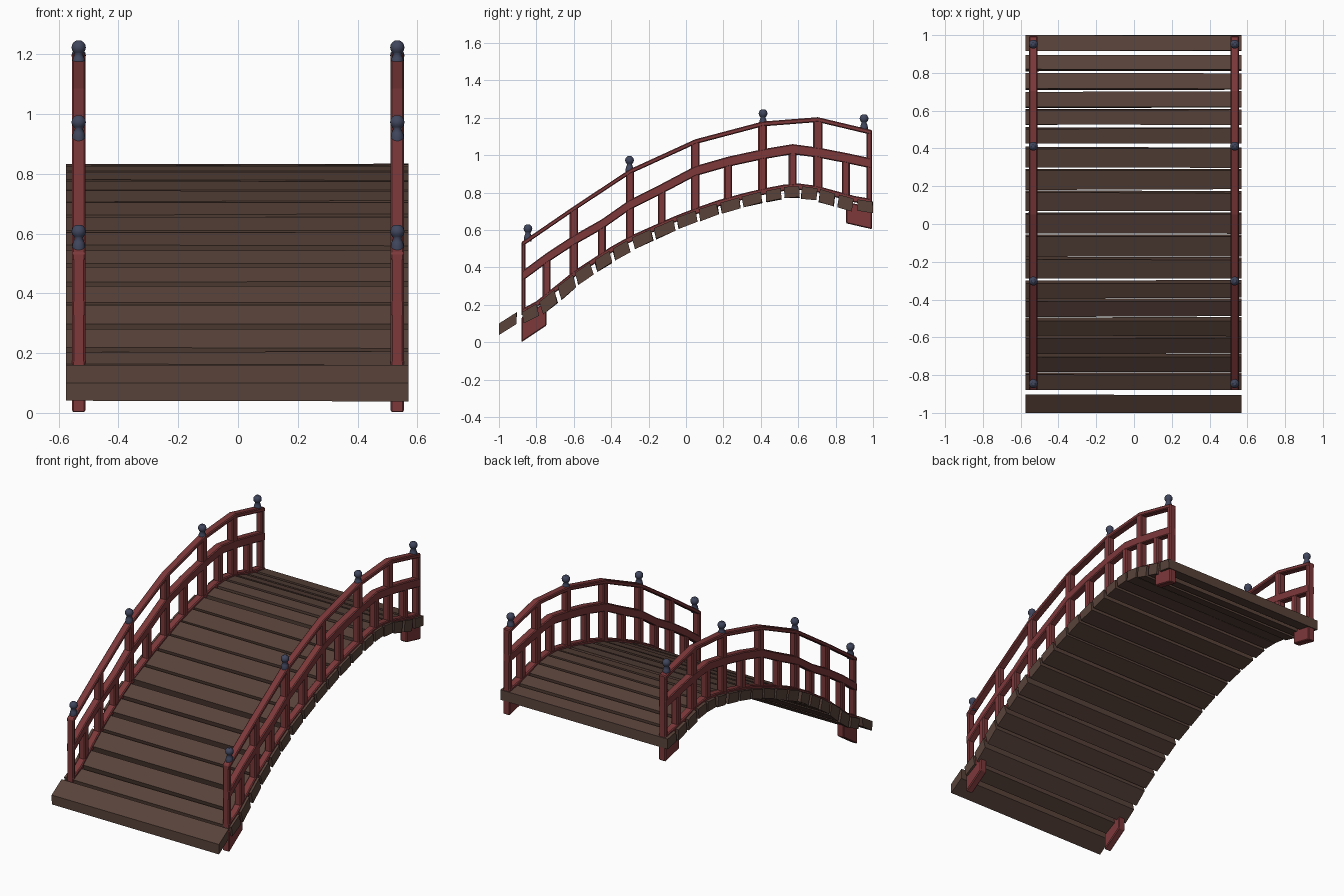
import bpy, bmesh, math, random

if "Cube" in bpy.data.objects:
    bpy.data.objects.remove(bpy.data.objects["Cube"])

random.seed(4)


def material(name, col):
    m = bpy.data.materials.new(name)
    m.diffuse_color = (*col, 1)
    m.use_nodes = True
    m.node_tree.nodes["Principled BSDF"].inputs["Base Color"].default_value = m.diffuse_color
    return m


BROWN = material("dark brown wood", (0.098, 0.055, 0.042))
RED = material("red paint", (0.205, 0.040, 0.042))
BLUE = material("slate blue metal", (0.052, 0.062, 0.110))

# Side-view curves as (y, z)
DECK = [(-1, .102), (-.905, .162), (-.88, .162), (-.8, .205), (-.71, .277), (-.6, .366),
        (-.5, .432), (-.4, .497), (-.3, .553), (-.18, .607), (-.06, .66), (.05, .703),
        (.17, .745), (.29, .778), (.4, .805), (.52, .828), (.6, .835), (.7, .822),
        (.8, .795), (.9, .768), (1, .75)]
TOP = [(-.88, .535), (-.6, .727), (-.3, .925), (.05, 1.085), (.41, 1.18), (.705, 1.203), (.995, 1.134)]
MID = [(-.88, .35), (-.745, .45), (-.6, .545), (-.45, .63), (-.3, .735), (-.13, .82), (.05, .915),
       (.225, .965), (.41, 1.005), (.57, 1.032), (.705, 1.014), (.855, .985), (.995, .955)]
RAIL_X, RAIL_W = .533, .046


def height(curve, y):
    y = min(max(y, curve[0][0]), curve[-1][0])
    for (a, za), (b, zb) in zip(curve, curve[1:]):
        if y <= b:
            return za + (zb - za) * (y - a) / (b - a)


def finish(name, bm, mat, bevel=0):
    bmesh.ops.recalc_face_normals(bm, faces=bm.faces)
    me = bpy.data.meshes.new(name)
    bm.to_mesh(me)
    bm.free()
    me.materials.append(mat)
    ob = bpy.data.objects.new(name, me)
    bpy.context.collection.objects.link(ob)
    if bevel:
        mod = ob.modifiers.new("bevel", "BEVEL")
        mod.width, mod.segments = bevel, 1
        mod.limit_method = 'ANGLE'
    return ob


def strip(name, top, bottom, x0, x1, mat, bevel=0, wobble=0):
    """Solid between an upper and a lower side-view line, spanning x0 to x1."""
    bm = bmesh.new()
    rings = []
    for (ya, za), (yb, zb) in zip(top, bottom):
        ring = []
        for x, y, z in ((x0, ya, za), (x1, ya, za), (x1, yb, zb), (x0, yb, zb)):
            y += random.uniform(-wobble, wobble)
            ring.append(bm.verts.new((x, min(max(y, -1), 1), z + random.uniform(-wobble, wobble))))
        rings.append(ring)
    for r, s in zip(rings, rings[1:]):
        for i in range(4):
            j = (i + 1) % 4
            bm.faces.new((r[i], r[j], s[j], s[i]))
    bm.faces.new(rings[0])
    bm.faces.new(rings[-1])
    return finish(name, bm, mat, bevel)


def rail(name, curve, up, down, x):
    strip(name, [(y, z + up) for y, z in curve], [(y, z - down) for y, z in curve],
          x - RAIL_W / 2, x + RAIL_W / 2, RED, .005)


def post(name, y0, y1, curve, sink, x):
    """Upright from the deck to just inside the rail above it."""
    ys = (y0, y1)
    strip(name, [(y, height(curve, y) - sink) for y in ys], [(y, height(DECK, y) - .01) for y in ys],
          x - RAIL_W / 2 + .001, x + RAIL_W / 2 - .001, RED, .006)


def finial(name, x, y, z):
    """Lathed ball on a flared foot."""
    prof = [(.020, -.068), (.022, -.05), (.019, -.036), (.013, -.022)]
    prof += [(.024 * math.cos(a), .024 * math.sin(a)) for a in (-.75, -.35, 0, .4, .8, 1.2)]
    bm = bmesh.new()
    n = 14
    rings = [[bm.verts.new((x + r * math.cos(math.tau * i / n), y + r * math.sin(math.tau * i / n), z + h))
              for i in range(n)] for r, h in prof]
    for a, b in zip(rings, rings[1:]):
        for i in range(n):
            f = bm.faces.new((a[i], a[(i + 1) % n], b[(i + 1) % n], b[i]))
            f.smooth = True
    bm.faces.new(rings[0])
    bm.faces.new(rings[-1])
    finish(name, bm, BLUE)


# Deck planks, each tilted to follow the arch
centres = [-.9525, -.84, -.745, -.645, -.552, -.45, -.352, -.237, -.12, 0, .115, .232, .35,
           .465, .565, .66, .757, .857, .9575]
for k, c in enumerate(centres):
    w = .10 if 7 <= k <= 12 else .095 if k == 0 else .085 if k == 18 else .08
    y0, y1 = c - w / 2, c + w / 2
    z0, z1 = height(DECK, y0), height(DECK, y1)
    a = math.atan2(z1 - z0, y1 - y0)
    dy = 0 if k in (0, 18) else .5 * .06 * math.sin(a)
    dz = .061 / math.cos(a) if k else .063
    strip("deck_plank_%02d" % (k + 1), [(y0, z0), (y1, z1)], [(y0 + dy, z0 - dz + dy * .5), (y1 + dy, z1 - dz + dy * .5)],
          -.575, .57, BROWN, 0, .003)

for side, s in (("left", -1), ("right", 1)):
    x = s * RAIL_X
    # Rails
    rail(side + "_top_rail", TOP, 0, .026, x)
    rail(side + "_middle_rail", MID, .027, .027, x)
    base = [p for p in DECK if -.88 <= p[0] <= .9] + [(.995, .752)]
    rail(side + "_bottom_rail", base, .014, .02, x)
    # Tall posts up to the top rail
    for y0, y1 in ((-.88, -.857), (-.622, -.578), (-.322, -.278), (.027, .072),
                   (.386, .432), (.68, .73), (.965, .995)):
        post(side + "_tall_post", y0, y1, TOP, .008, x)
    # Short posts up to the middle rail
    for c in (-.745, -.45, -.13, .225, .57, .855):
        post(side + "_short_post", c - .021, c + .021, MID, 0, x)
    # Finials on the top rail
    for y, z in ((-.845, .607), (-.302, .973), (.412, 1.223), (.952, 1.196)):
        finial(side + "_finial", x, y, z)
    # Feet under both ends
    for end, y0, z0, y1, z1 in (("front", -.88, .0, -.745, .09), ("back", .855, .636, .995, .604)):
        strip(side + "_" + end + "_foot", [(y0, height(DECK, y0) - .03), (y1, height(DECK, y1) - .03)],
              [(y0, z0), (y1, z1)], x - RAIL_W / 2, x + RAIL_W / 2, RED, .005)
